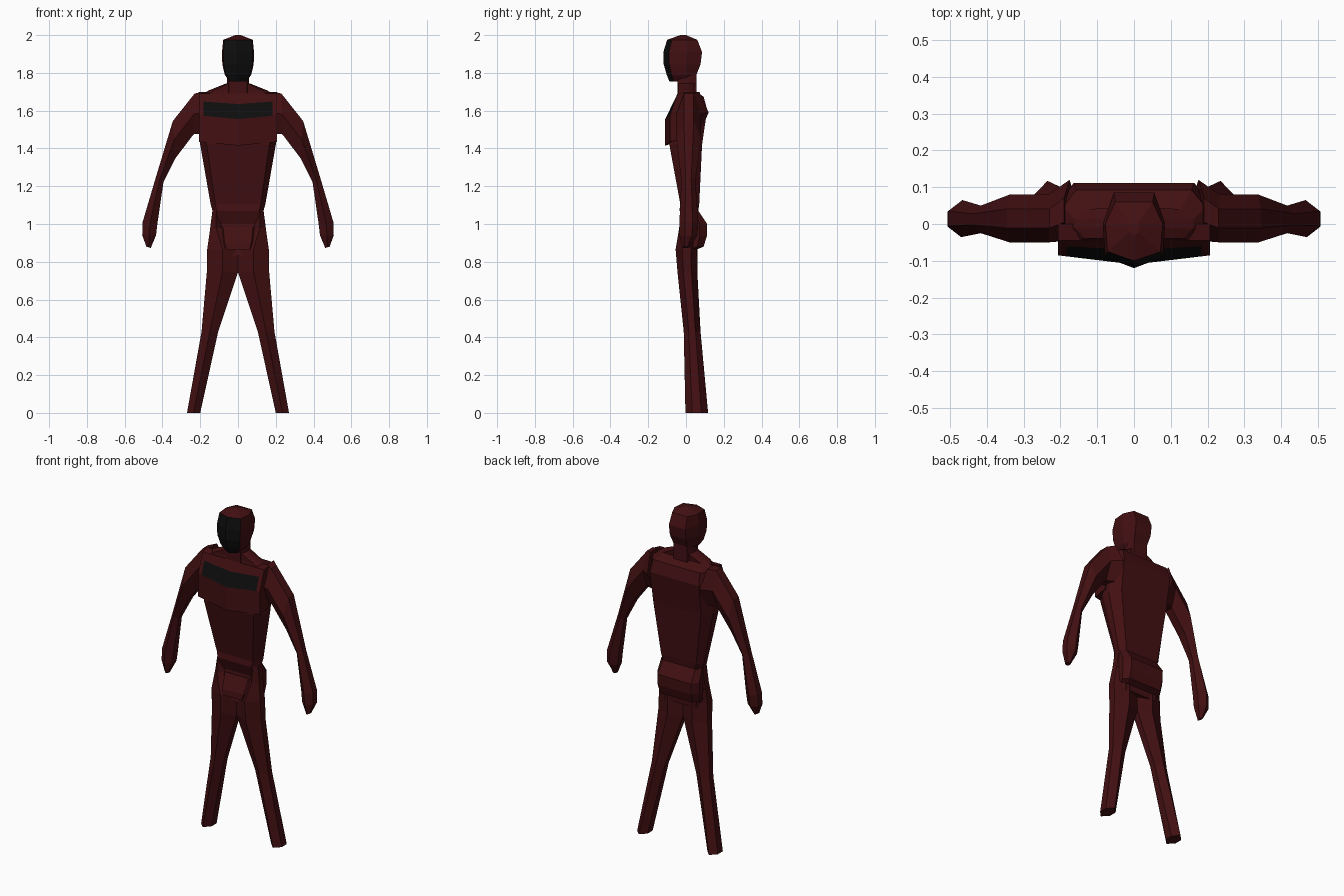
import bpy, bmesh
from mathutils import Vector

cube = bpy.data.objects.get("Cube")
if cube:
    bpy.data.objects.remove(cube)


def material(name, colour):
    m = bpy.data.materials.new(name)
    m.use_nodes = True
    m.diffuse_color = (*colour, 1)
    m.node_tree.nodes["Principled BSDF"].inputs["Base Color"].default_value = (*colour, 1)
    return m


MATS = [material("dark red", (0.055, 0.005, 0.006)),
        material("black", (0.004, 0.004, 0.004))]


def loft(name, rings, is_black=lambda ring, side: False):
    """Skin closed rings of points, cap both ends; is_black picks painted faces."""
    bm = bmesh.new()
    loops = [[bm.verts.new(p) for p in ring] for ring in rings]
    n = len(loops[0])
    for r, (a, b) in enumerate(zip(loops, loops[1:])):
        for i in range(n):
            j = (i + 1) % n
            face = bm.faces.new((a[i], a[j], b[j], b[i]))
            face.material_index = int(is_black(r, i))
    bm.faces.new(loops[0])
    bm.faces.new(loops[-1])
    bmesh.ops.recalc_face_normals(bm, faces=bm.faces)
    mesh = bpy.data.meshes.new(name)
    bm.to_mesh(mesh)
    bm.free()
    for m in MATS:
        mesh.materials.append(m)
    obj = bpy.data.objects.new(name, mesh)
    bpy.context.collection.objects.link(obj)
    return obj


def body_ring(z, w, front, back):
    """Eight-sided trunk section with a broad front and back."""
    d = back - front
    half = [(0.83 * w, front), (w, front + 0.35 * d), (w, front + 0.65 * d), (0.8 * w, back)]
    return [(x, y, z) for x, y in half] + [(-x, y, z) for x, y in reversed(half)]


def head_ring(z, w, front, back):
    """Head section with a ridge down the middle of the face."""
    half = [(0.92 * w, front * 0.75), (w, 0.0), (0.65 * w, back)]
    return ([(0, front, z)] + [(x, y, z) for x, y in half]
            + [(-x, y, z) for x, y in reversed(half)])


def limb_ring(side, xi, zi, xo, zo, front, back):
    """Six-sided limb section from an inner to an outer edge."""
    inner, outer = Vector((xi, 0, zi)), Vector((xo, 0, zo))
    ring = []
    for t, s in ((0, .3), (0, .7), (.5, 1), (1, .7), (1, .3), (.5, 0)):
        p = inner.lerp(outer, t)
        ring.append((side * p.x, front + s * (back - front), p.z))
    return ring


# Trunk, from waist to the base of the neck
loft("torso", [body_ring(*r) for r in (
    (1.07, .135, -.035, .065), (1.105, .145, -.03, .07), (1.42, .2, -.088, .085),
    (1.605, .205, -.07, .112), (1.675, .195, -.045, .093),
    (1.705, .16, -.04, .04), (1.745, .06, -.04, .045))])

# Chest plate, skinned across the body, with a painted band on its upper slope
def chest_ring(x):
    t = abs(x) / .207
    front, crease, band = -.11 + .025 * t, 1.555 + .02 * t, 1.635 + .015 * t
    top = Vector((x, -.045, 1.69))
    low = Vector((x, front, crease))
    mid = low.lerp(top, (band - crease) / (top.z - crease))
    return [(x, .0, 1.45), (x, front, 1.415 + .02 * t), low, mid, top, (x, .0, 1.7)]

loft("chest_plate", [chest_ring(x) for x in (-.207, -.183, 0, .183, .207)],
     lambda ring, side: side == 2 and ring in (1, 2))

# Neck and head; the two front facets form the dark face mask
loft("neck", [body_ring(z, .058, -.045, .055) for z in (1.68, 1.8)])
loft("head", [head_ring(*r) for r in (
    (1.755, .045, -.088, .04), (1.79, .07, -.102, .055), (1.845, .083, -.118, .077),
    (1.91, .085, -.12, .085), (1.975, .078, -.1, .06), (2.0, .015, -.03, .0))],
     lambda ring, side: ring < 4 and side in (0, 6))

# Hips: recessed belly, raised front panel and seat
loft("pelvis", [body_ring(*r) for r in (
    (.83, .13, -.03, .055), (.9, .145, -.02, .06), (1.0, .14, -.005, .06),
    (1.075, .135, -.033, .065))])
loft("front_panel", [body_ring(*r) for r in (
    (.865, .075, -.053, .02), (.9, .085, -.05, .02), (.985, .095, -.012, .02))])
loft("seat", [body_ring(*r) for r in (
    (.865, .125, .0, .055), (.88, .135, .0, .093), (.935, .14, .0, .11),
    (1.0, .14, .0, .112), (1.07, .135, .0, .065))])

# Limbs: inner x, inner z, outer x, outer z, front y, back y
ARM = ((.16, 1.48, .19, 1.70, -.045, .12), (.235, 1.475, .23, 1.69, -.05, .08),
       (.33, 1.35, .345, 1.545, -.05, .08), (.395, 1.22, .437, 1.24, -.025, .05),
       (.427, 1.0, .505, 1.01, -.035, .065), (.434, .94, .507, .94, -.035, .06),
       (.462, .873, .485, .88, -.02, .02))
LEG = ((.2, 0, .27, 0, -.003, .117), (.105, .43, .193, .43, -.012, .077),
       (0, .745, .165, .745, -.045, .06), (0, .865, .163, .865, -.055, .06),
       (.085, .98, .147, .98, -.036, .06), (.1, 1.075, .135, 1.075, -.028, .06))
for label, side in (("left", 1), ("right", -1)):
    loft(label + "_arm", [limb_ring(side, *r) for r in ARM])
    loft(label + "_leg", [limb_ring(side, *r) for r in LEG])
